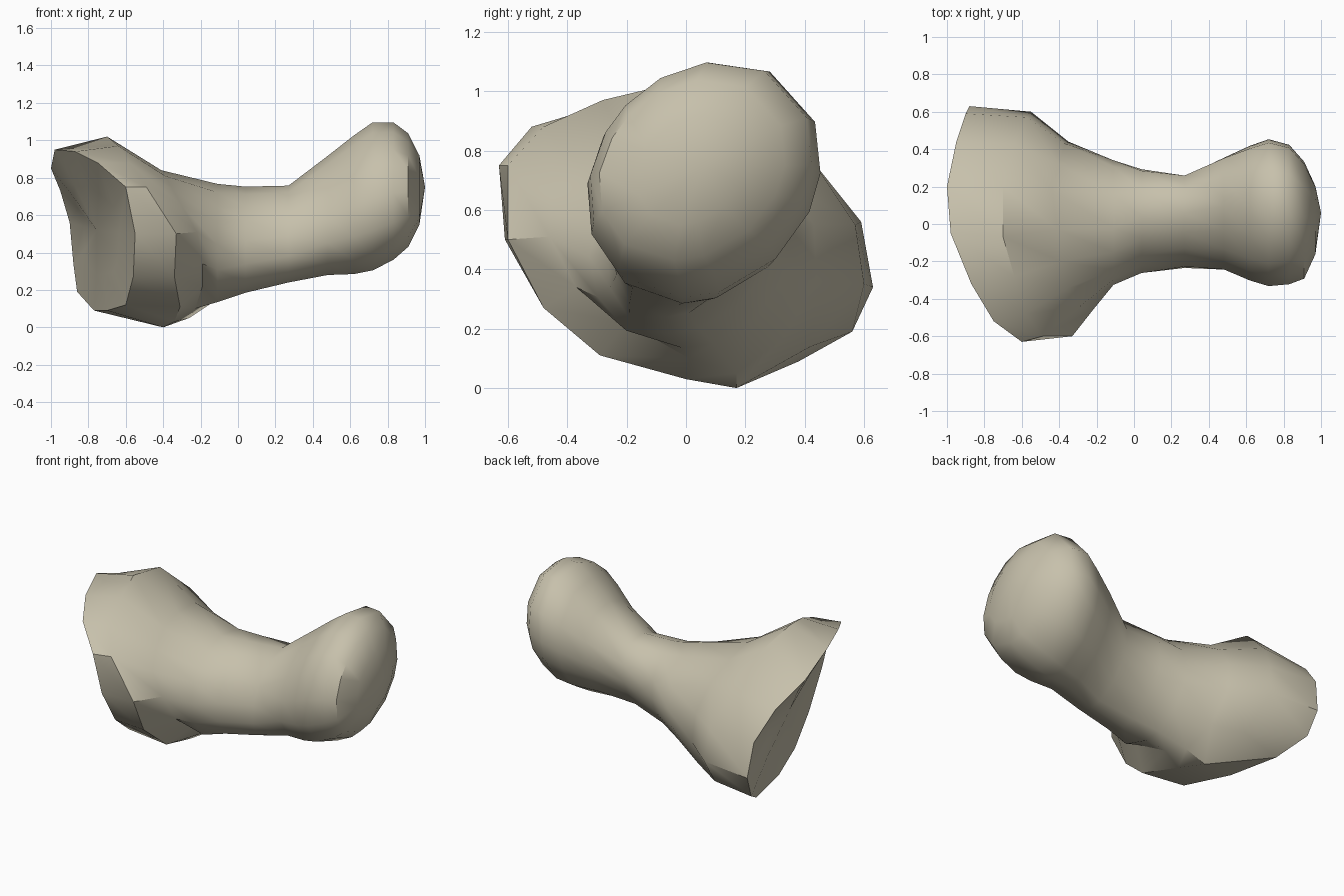
import bpy
import bmesh
import math
from mathutils import Vector

default_cube = bpy.data.objects.get("Cube")
if default_cube:
    bpy.data.objects.remove(default_cube, do_unlink=True)


def make_material(name, colour):
    material = bpy.data.materials.new(name)
    material.use_nodes = True
    material.diffuse_color = colour
    material.node_tree.nodes["Principled BSDF"].inputs["Base Color"].default_value = colour
    return material


def bridge(bm, first, second):
    """Join two rings of vertices with a band of quads."""
    count = len(first)
    for i in range(count):
        j = (i + 1) % count
        bm.faces.new((first[i], first[j], second[j], second[i]))


def close_with_tip(bm, ring, tip):
    """Close a ring with a fan of triangles."""
    tip_vert = bm.verts.new(tip)
    for i, vert in enumerate(ring):
        bm.faces.new((vert, ring[(i + 1) % len(ring)], tip_vert))


# Rim of the slanted joint face at the wide end
rim_profile = [
    (-1, .2, .85), (-.98, -.05, .95), (-.87, -.32, .94), (-.75, -.52, .88),
    (-.6, -.63, .75), (-.55, -.61, .5), (-.56, -.46, .27), (-.6, -.26, .12),
    (-.7, .05, .09), (-.77, .38, .09), (-.86, .56, .19), (-.88, .63, .34),
    (-.9, .59, .56), (-.95, .44, .73)]

# Shoulder where the wide end starts to narrow
shoulder_profile = [
    (-.7, .2, .97), (-.7, -.07, 1.02), (-.64, -.28, .97), (-.58, -.48, .88),
    (-.49, -.6, .75), (-.33, -.6, .5), (-.34, -.48, .27), (-.31, -.29, .11),
    (-.34, 0, .03), (-.4, .17, 0), (-.5, .42, .14), (-.55, .6, .35),
    (-.57, .57, .55), (-.64, .43, .76)]

# Hollow neck between the shoulder and the shaft
neck_profile = [
    (-.44, .18, .82), (-.41, -.03, .84), (-.39, -.2, .81), (-.35, -.34, .74),
    (-.3, -.45, .65), (-.22, -.46, .51), (-.19, -.37, .34), (-.19, -.2, .22),
    (-.23, .01, .1), (-.26, .17, .05), (-.32, .33, .17), (-.35, .44, .36),
    (-.37, .43, .55), (-.4, .32, .71)]

# Shaft and rounded head: x, front, back, bottom, top, sideways lean of the top
shaft_stations = [
    (-.11, -.325, .34, .135, .77, .02),
    (.04, -.26, .29, .185, .755, .06),
    (.27, -.225, .25, .24, .76, .08),
    (.48, -.24, .35, .28, .92, .08),
    (.62, -.3, .415, .285, 1.03, .07),
    (.72, -.33, .45, .305, 1.1, .07),
    (.83, -.32, .42, .36, 1.1, .07),
    (.91, -.29, .33, .43, 1.04, .06),
    (.97, -.16, .2, .55, .92, .04)]

bm = bmesh.new()
rings = [[bm.verts.new(p) for p in profile]
         for profile in (rim_profile, shoulder_profile, neck_profile)]

# Oval sections follow the same angles as the shoulder, so the bands do not twist
angles = [math.atan2(z - .52, y) for x, y, z in shoulder_profile]
for x, front, back, bottom, top, lean in shaft_stations:
    centre = Vector((x, (front + back) / 2, (bottom + top) / 2))
    half_width = (back - front) / 2
    half_height = (top - bottom) / 2
    rings.append([
        bm.verts.new(centre + Vector((
            0, half_width * math.cos(a) + lean * math.sin(a), half_height * math.sin(a))))
        for a in angles])

for first, second in zip(rings, rings[1:]):
    bridge(bm, first, second)

# Rounded tip of the head
close_with_tip(bm, rings[-1], (1, .06, .75))

# Shallow hollow in the joint face
rim = rings[0]
middle = sum((v.co for v in rim), Vector()) / len(rim)
hollow = Vector((.02, .01, 0))
inner = [bm.verts.new(v.co.lerp(middle, .45) + hollow) for v in rim]
bridge(bm, rim, inner)
close_with_tip(bm, inner, middle + hollow * 1.4)

bmesh.ops.recalc_face_normals(bm, faces=bm.faces)
mesh = bpy.data.meshes.new("bone")
bm.to_mesh(mesh)
bm.free()

bone = bpy.data.objects.new("bone", mesh)
bpy.context.collection.objects.link(bone)
mesh.materials.append(make_material("bone beige", (.57, .53, .41, 1)))

# Smooth body with a crisp joint rim
bpy.ops.object.select_all(action='DESELECT')
bone.select_set(True)
bpy.context.view_layer.objects.active = bone
bpy.ops.object.shade_smooth_by_angle(angle=math.radians(42))
